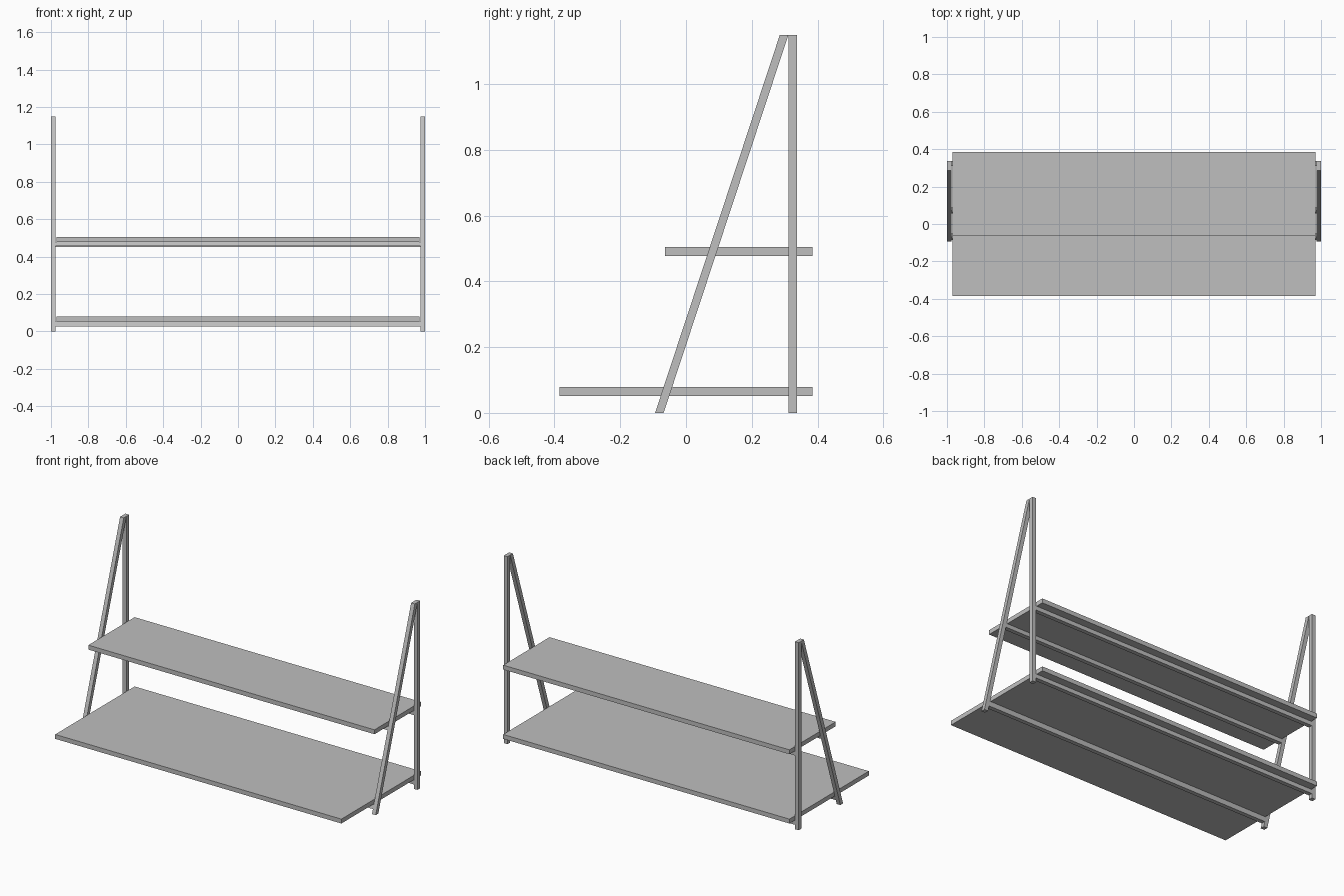
import bpy

if "Cube" in bpy.data.objects:
    bpy.data.objects.remove(bpy.data.objects["Cube"], do_unlink=True)

# One plain grey for the whole unit
grey = bpy.data.materials.new("plain_grey")
grey.use_nodes = True
GREY = (0.52, 0.52, 0.52, 1)
grey.diffuse_color = GREY
grey.node_tree.nodes["Principled BSDF"].inputs["Base Color"].default_value = GREY

HEIGHT = 1.15
BAR = 0.026          # bar thickness
INNER = 0.975        # inner face of the side frames
BRACE_FOOT = -0.094  # front edge of the brace on the ground
SLOPE = 0.33         # brace run per unit height


def extrude_x(name, profile, x0, x1):
    """Prism along x from a four-sided y-z profile."""
    n = len(profile)
    verts = [(x, y, z) for x in (x0, x1) for y, z in profile]
    faces = [tuple(reversed(range(n))), tuple(range(n, 2 * n))]
    faces += [(i, (i + 1) % n, n + (i + 1) % n, n + i) for i in range(n)]
    mesh = bpy.data.meshes.new(name)
    mesh.from_pydata(verts, [], faces)
    mesh.materials.append(grey)
    obj = bpy.data.objects.new(name, mesh)
    bpy.context.collection.objects.link(obj)
    return obj


def upright(y0, y1, z0, z1):
    return [(y0, z0), (y1, z0), (y1, z1), (y0, z1)]


def sloped(z0, z1):
    """Slice of the brace profile between two heights."""
    a, b = (BRACE_FOOT + SLOPE * z for z in (z0, z1))
    return [(a, z0), (a + BAR, z0), (b + BAR, z1), (b, z1)]


# Side frames: vertical post and leaning brace
for side, x0, x1 in (("left", INNER, 1), ("right", -1, -INNER)):
    extrude_x(side + "_post", upright(0.311, 0.337, 0, HEIGHT), x0, x1)
    extrude_x(side + "_brace", sloped(0, HEIGHT), x0, x1)

# Shelves, each on a back rail and a front rail
for level, front, bottom, drop in (("lower", -0.385, 0.052, 0.025),
                                   ("upper", -0.064, 0.477, 0.02)):
    extrude_x(level + "_shelf", upright(front, 0.385, bottom, bottom + 0.027),
              -0.971, 0.971)
    extrude_x(level + "_back_rail", upright(0.311, 0.337, bottom - 0.025, bottom),
              -INNER, INNER)
    extrude_x(level + "_front_rail", sloped(bottom - drop, bottom), -INNER, INNER)
